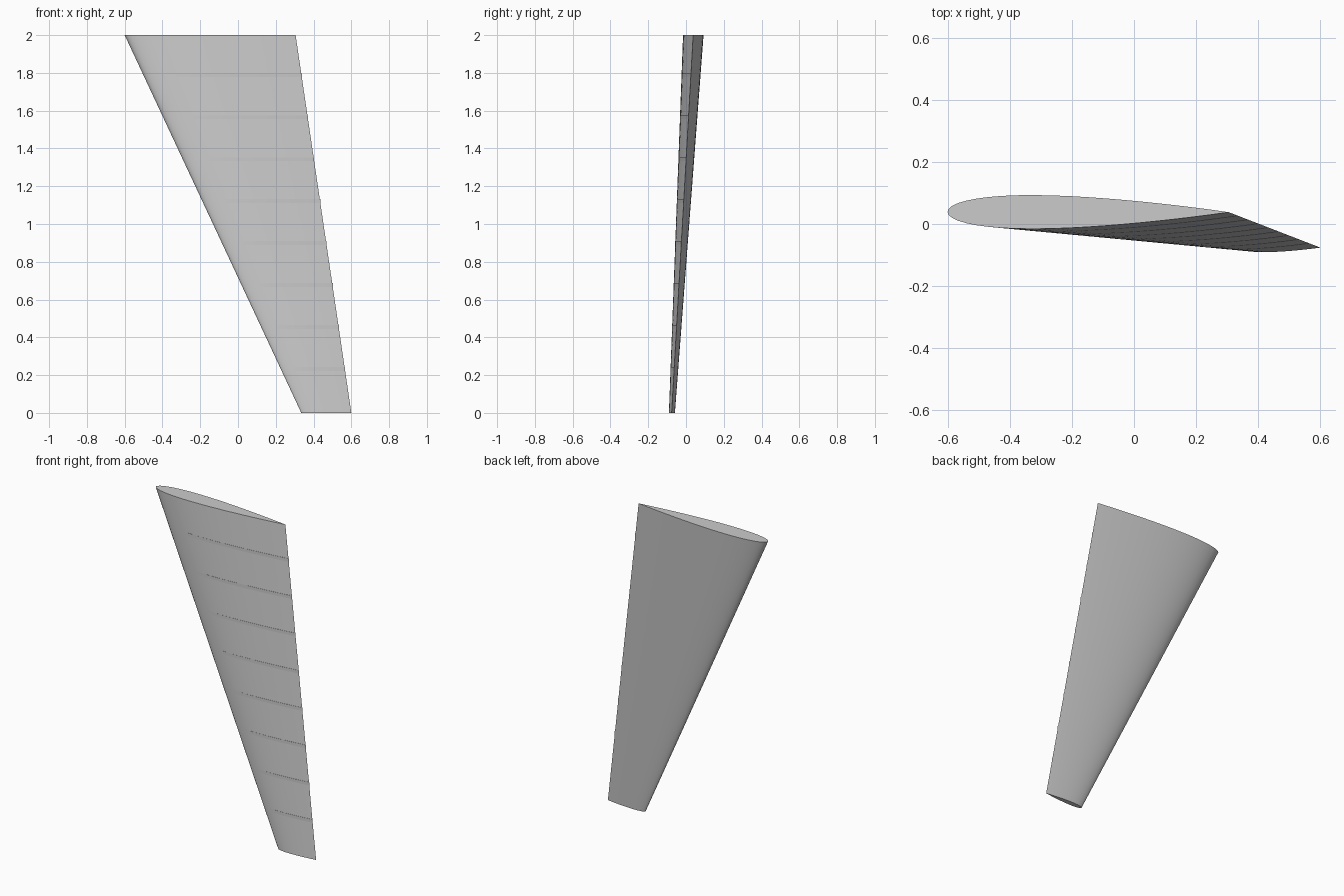
import bpy, bmesh, math

if "Cube" in bpy.data.objects:
    bpy.data.objects.remove(bpy.data.objects["Cube"])

SPAN, STATIONS, HALF = 2.0, 10, 24


def half_thickness(u):
    # symmetric 12 percent foil with a closed trailing edge
    return 0.6 * (0.2969 * math.sqrt(u) - 0.126 * u - 0.3516 * u**2
                  + 0.2843 * u**3 - 0.1036 * u**4)


def section(z):
    t = z / SPAN
    lead, trail = 0.335 - 0.935 * t, 0.6 - 0.295 * t
    y_lead, y_trail = -0.074 + 0.113 * t, -0.076 + 0.114 * t
    chord = trail - lead
    pts = []
    for i in range(2 * HALF):
        a = math.pi * i / HALF
        u = (1 + math.cos(a)) / 2
        side = 1 if i < HALF else -1
        y = y_lead + (y_trail - y_lead) * u + side * half_thickness(u) * chord
        pts.append((lead + chord * u, y))
    return pts


def loft(name, rings):
    bm = bmesh.new()
    loops = [[bm.verts.new((x, y, z)) for x, y in pts] for pts, z in rings]
    for a, b in zip(loops, loops[1:]):
        for i in range(len(a)):
            j = (i + 1) % len(a)
            bm.faces.new((a[i], a[j], b[j], b[i]))
    bm.faces.new(loops[0])
    bm.faces.new(loops[-1])
    bmesh.ops.recalc_face_normals(bm, faces=bm.faces)
    mesh = bpy.data.meshes.new(name)
    bm.to_mesh(mesh)
    bm.free()
    obj = bpy.data.objects.new(name, mesh)
    bpy.context.collection.objects.link(obj)
    bpy.ops.object.select_all(action='DESELECT')
    obj.select_set(True)
    bpy.context.view_layer.objects.active = obj
    bpy.ops.object.shade_smooth_by_angle(angle=math.radians(30))
    return obj


# Tapered, swept wing skin
heights = [SPAN * k / (STATIONS - 1) for k in range(STATIONS)]
loft("wing_skin", [(section(z), z) for z in heights])

# Straight ribs whose upper edges break slightly through the skin
for k, z in enumerate(heights[1:-1]):
    pts = section(z)
    loft(f"rib_{k + 1}", [(pts, z), (pts, z + 0.02)])
